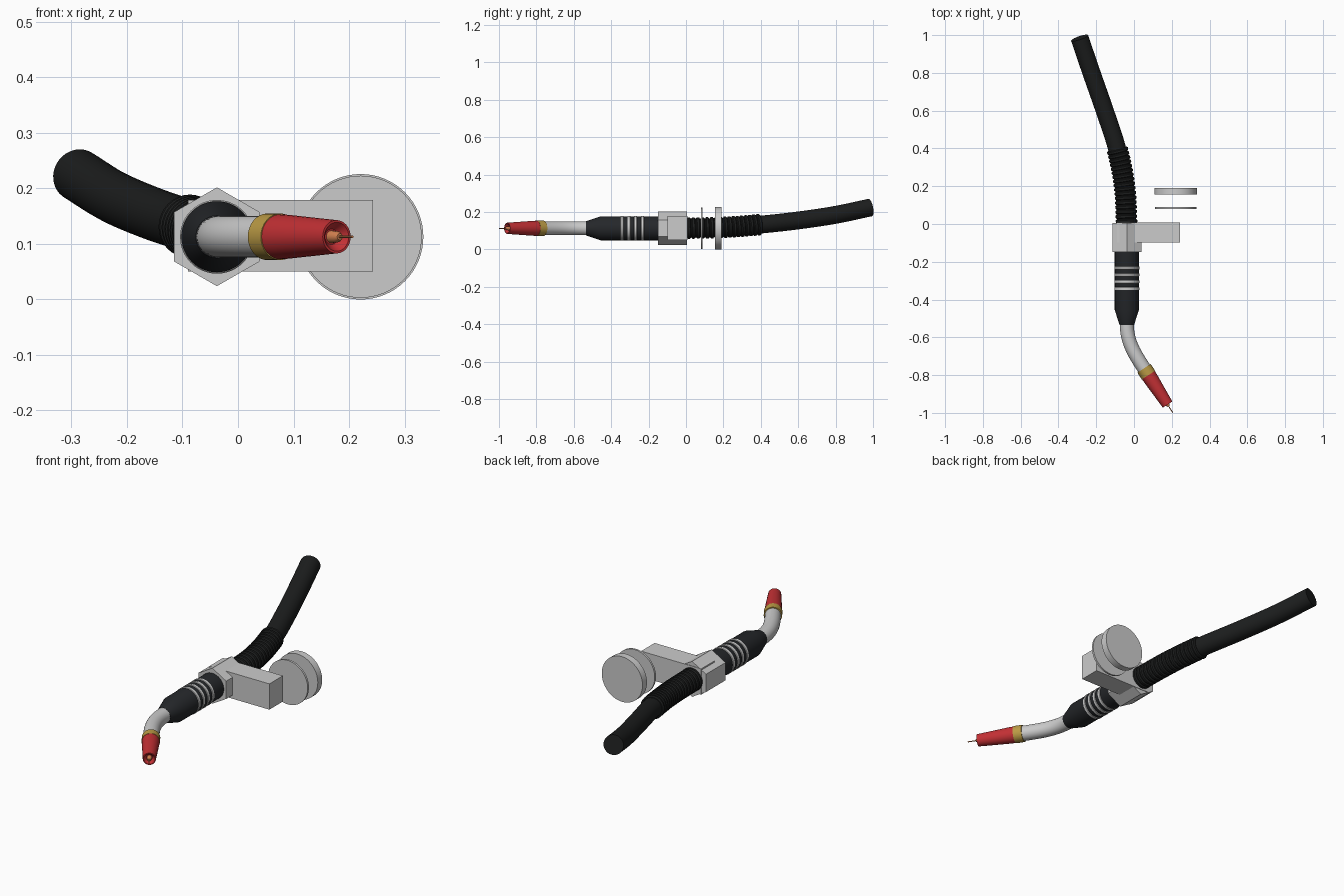
import bpy, bmesh, math
from mathutils import Vector

if "Cube" in bpy.data.objects:
    bpy.data.objects.remove(bpy.data.objects["Cube"])

AX, AZ = -0.038, 0.113          # torch axis


def material(name, rgb):
    m = bpy.data.materials.new(name)
    m.diffuse_color = (*rgb, 1)
    m.use_nodes = True
    m.node_tree.nodes["Principled BSDF"].inputs["Base Color"].default_value = m.diffuse_color
    return m


BLACK = material("rubber_black", (0.012, 0.013, 0.013))
DARK = material("grip_dark", (0.018, 0.02, 0.023))
PALE = material("pale_metal", (0.62, 0.62, 0.63))
BRASS = material("brass", (0.5, 0.33, 0.06))
RED = material("red", (0.55, 0.03, 0.035))
COPPER = material("copper", (0.65, 0.22, 0.08))


def finish(name, bm, mat=None, smooth=True):
    bmesh.ops.recalc_face_normals(bm, faces=bm.faces)
    me = bpy.data.meshes.new(name)
    bm.to_mesh(me)
    bm.free()
    ob = bpy.data.objects.new(name, me)
    bpy.context.collection.objects.link(ob)
    if mat:
        me.materials.append(mat)
    if smooth:
        bpy.ops.object.select_all(action='DESELECT')
        ob.select_set(True)
        bpy.context.view_layer.objects.active = ob
        bpy.ops.object.shade_smooth_by_angle(angle=math.radians(32))
    return ob


def skin(name, rings, mat=None, n=32, smooth=True):
    """Closed skin over round sections given as (centre, direction, radius)."""
    bm = bmesh.new()
    loops = []
    for c, d, r in rings:
        d = d.normalized()
        side = d.cross(Vector((0, 0, 1))).normalized()
        up = side.cross(d)
        loops.append([bm.verts.new(c + r * (math.sin(2 * math.pi * i / n) * side
                                            + math.cos(2 * math.pi * i / n) * up))
                      for i in range(n)])
    for a, b in zip(loops, loops[1:]):
        for i in range(n):
            j = (i + 1) % n
            bm.faces.new((a[i], a[j], b[j], b[i]))
    bm.faces.new(loops[0])
    bm.faces.new(loops[-1])
    return finish(name, bm, mat, smooth)


def turned(name, origin, direction, profile, mat=None, n=32, smooth=True):
    """Lathe of (distance, radius) pairs along a direction."""
    o, d = Vector(origin), Vector(direction).normalized()
    return skin(name, [(o + d * s, d, r) for s, r in profile], mat, n, smooth)


def spline(pts, t):
    """Point on a smooth curve through pts, t in 0..1."""
    p = [Vector(q) for q in pts]
    p = [2 * p[0] - p[1]] + p + [2 * p[-1] - p[-2]]
    u = t * (len(p) - 3)
    i = min(int(u), len(p) - 4)
    u -= i
    a, b, c, d = p[i:i + 4]
    return 0.5 * (2 * b + (c - a) * u + (2 * a - 5 * b + 4 * c - d) * u * u
                  + (3 * b - a - 3 * c + d) * u ** 3)


def section(pts, t, r):
    lo, hi = max(t - 0.01, 0), min(t + 0.01, 1)
    return spline(pts, t), spline(pts, hi) - spline(pts, lo), r


Y = (0, 1, 0)

# hexagonal clamp and mounting arm
turned("hex_clamp", (AX, 0, AZ), Y, [(-0.149, 0.089), (0.006, 0.089)], n=6, smooth=False)
bm = bmesh.new()
bmesh.ops.create_cube(bm, size=1)
for v in bm.verts:
    v.co = Vector((0.0765 + v.co.x * 0.333, -0.045 + v.co.y * 0.107, 0.1145 + v.co.z * 0.129))
finish("mounting_arm", bm, smooth=False)

# two separate flange discs
turned("thin_flange_disc", (0.221, 0.079, AZ), Y, [(0, 0.11), (0.01, 0.11)], n=64)
turned("thick_flange_disc", (0.221, 0.155, AZ), Y, [(0, 0.113), (0.035, 0.113)], n=64)

# grip with pale bands
turned("grip", (AX, 0, AZ), Y, [(-0.535, 0.038), (-0.456, 0.064), (-0.02, 0.064)], DARK, 48)
for k in range(4):
    turned(f"grip_band_{k + 1}", (AX, -0.233 - 0.0365 * k, AZ), Y,
           [(-0.008, 0.0645), (-0.006, 0.0665), (0.006, 0.0665), (0.008, 0.0645)], None, 48)

# hose and corrugated strain relief
hose = [(AX, -0.02, AZ), (-0.05, 0.2, 0.118), (-0.09, 0.4, 0.133),
        (-0.155, 0.6, 0.155), (-0.225, 0.8, 0.185), (-0.288, 0.985, 0.224)]
skin("hose", [section(hose, k / 40, 0.0475) for k in range(41)], BLACK)
relief, ridges = [], 18
for k in range(ridges):
    for f, r in ((0, 0.051), (0.2, 0.057), (0.65, 0.057), (0.85, 0.051)):
        relief.append(section(hose, 0.4 * (k + f) / ridges, r))
skin("strain_relief", relief, BLACK)

# bent neck
ang = math.radians(33)
D = Vector((math.sin(ang), -math.cos(ang), 0))
end = Vector((0.053, -0.764, AZ))
p0, p3 = Vector((AX, -0.53, AZ)), end + D * 0.01
p1, p2 = p0 + Vector((0, -0.1, 0)), p3 - D * 0.09
neck = []
for k in range(21):
    t = k / 20
    s = 1 - t
    neck.append((p0 * s ** 3 + 3 * p1 * s * s * t + 3 * p2 * s * t * t + p3 * t ** 3,
                 (p1 - p0) * s * s + 2 * (p2 - p1) * s * t + (p3 - p2) * t * t, 0.037))
skin("neck", neck, PALE)

# collar, nozzle, contact tip and wire
turned("collar", end, D, [(0, 0.042), (0.043, 0.042)], BRASS)
turned("nozzle", end, D, [(0.04, 0.0405), (0.07, 0.0395), (0.229, 0.03), (0.229, 0.026),
                          (0.212, 0.014)], RED)
turned("contact_tip", end, D, [(0.2, 0.012), (0.232, 0.01), (0.24, 0.006)], COPPER, 20)
turned("wire", end, D, [(0.23, 0.0025), (0.281, 0.0025)], COPPER, 10)
